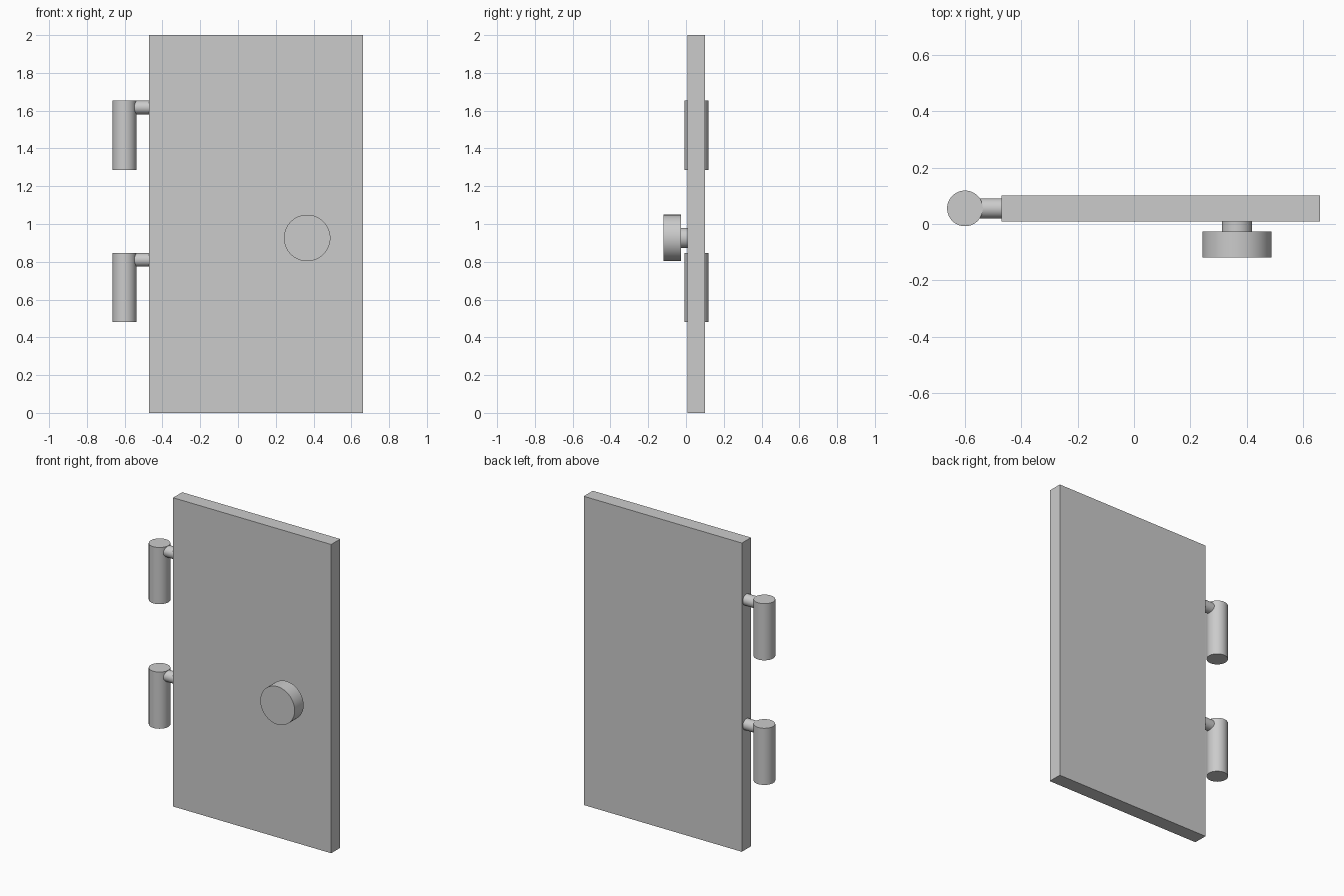
import bpy
import math

if "Cube" in bpy.data.objects:
    bpy.data.objects.remove(bpy.data.objects["Cube"])

# Single plain grey
grey = bpy.data.materials.new("plain_grey")
grey.use_nodes = True
GREY = (0.6, 0.6, 0.6, 1)
grey.diffuse_color = GREY
grey.node_tree.nodes["Principled BSDF"].inputs["Base Color"].default_value = GREY


def box(name, low, high):
    center = [(a + b) / 2 for a, b in zip(low, high)]
    bpy.ops.mesh.primitive_cube_add(size=1, location=center)
    obj = bpy.context.object
    obj.name = name
    obj.scale = [b - a for a, b in zip(low, high)]
    bpy.ops.object.transform_apply(location=False, rotation=False, scale=True)
    obj.data.materials.append(grey)


def cylinder(name, axis, start, length, radius):
    """Smooth cylinder running from start along +x, +y or +z."""
    center = list(start)
    center["xyz".index(axis)] += length / 2
    turn = {"x": (0, math.pi / 2, 0), "y": (math.pi / 2, 0, 0), "z": (0, 0, 0)}
    bpy.ops.mesh.primitive_cylinder_add(vertices=64, radius=radius, depth=length,
                                        location=center, rotation=turn[axis])
    obj = bpy.context.object
    obj.name = name
    obj.data.materials.append(grey)
    bpy.ops.object.shade_smooth_by_angle(angle=math.radians(30))


# Door slab
DOOR_LEFT, DOOR_FRONT = -0.471, 0.008
box("door_panel", (DOOR_LEFT, DOOR_FRONT, 0), (0.662, 0.101, 2))

# Round knob on a short stem
KNOB_X, KNOB_Z = 0.366, 0.926
cylinder("knob", "y", (KNOB_X, -0.119, KNOB_Z), 0.092, 0.123)
cylinder("knob_stem", "y", (KNOB_X, -0.03, KNOB_Z), DOOR_FRONT + 0.032, 0.054)

# Hinges: upright barrel with a pin reaching into the door edge
HINGE_X, HINGE_Y = -0.601, 0.0555
for label, top in (("upper", 1.654), ("lower", 0.847)):
    cylinder(label + "_hinge_barrel", "z", (HINGE_X, HINGE_Y, top - 0.367), 0.367, 0.0635)
    cylinder(label + "_hinge_pin", "x", (HINGE_X + 0.02, HINGE_Y, top - 0.037),
             DOOR_LEFT - HINGE_X - 0.015, 0.036)
